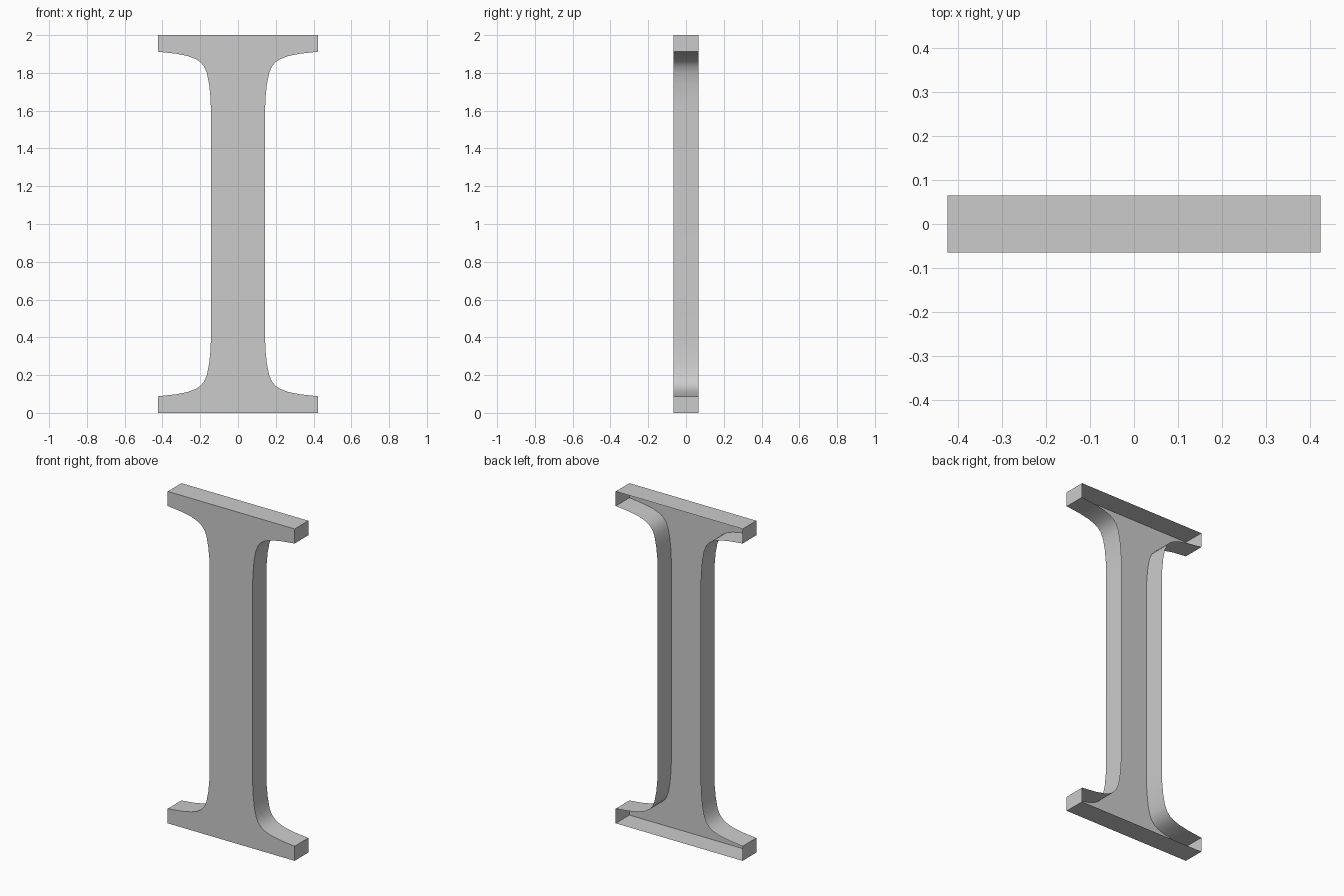
import bpy
import bmesh
import math

if "Cube" in bpy.data.objects:
    bpy.data.objects.remove(bpy.data.objects["Cube"], do_unlink=True)

HALF_DEPTH = 0.065

# Plain grey surface
grey = bpy.data.materials.new("plain_grey")
grey.use_nodes = True
colour = (0.6, 0.6, 0.6, 1)
grey.diffuse_color = colour
grey.node_tree.nodes["Principled BSDF"].inputs["Base Color"].default_value = colour

# Upper right quarter of the outline: flange corner, then the curve into the stem
quarter = [(0.423, 2.0), (0.423, 1.912), (0.33, 1.902), (0.265, 1.889),
           (0.225, 1.874), (0.2, 1.858), (0.18, 1.835), (0.165, 1.8),
           (0.153, 1.74), (0.146, 1.67), (0.143, 1.6)]
right_side = quarter + [(x, 2 - z) for x, z in reversed(quarter)]
outline = right_side + [(-x, z) for x, z in reversed(right_side)]

# Front plate with a rim running back; the back is open
bm = bmesh.new()
front = [bm.verts.new((x, -HALF_DEPTH, z)) for x, z in outline]
back = [bm.verts.new((x, HALF_DEPTH, z)) for x, z in outline]
plate = bm.faces.new(front)
for i in range(len(outline)):
    j = (i + 1) % len(outline)
    bm.faces.new((front[i], front[j], back[j], back[i]))
bmesh.ops.recalc_face_normals(bm, faces=bm.faces)
plate.normal_update()
if plate.normal.y > 0:
    bmesh.ops.reverse_faces(bm, faces=bm.faces)

mesh = bpy.data.meshes.new("column_shell")
bm.to_mesh(mesh)
bm.free()
mesh.materials.append(grey)
shell = bpy.data.objects.new("column_shell", mesh)
bpy.context.collection.objects.link(shell)

# Smooth curves, sharp corners
bpy.ops.object.select_all(action="DESELECT")
shell.select_set(True)
bpy.context.view_layer.objects.active = shell
bpy.ops.object.shade_smooth_by_angle(angle=math.radians(40))
